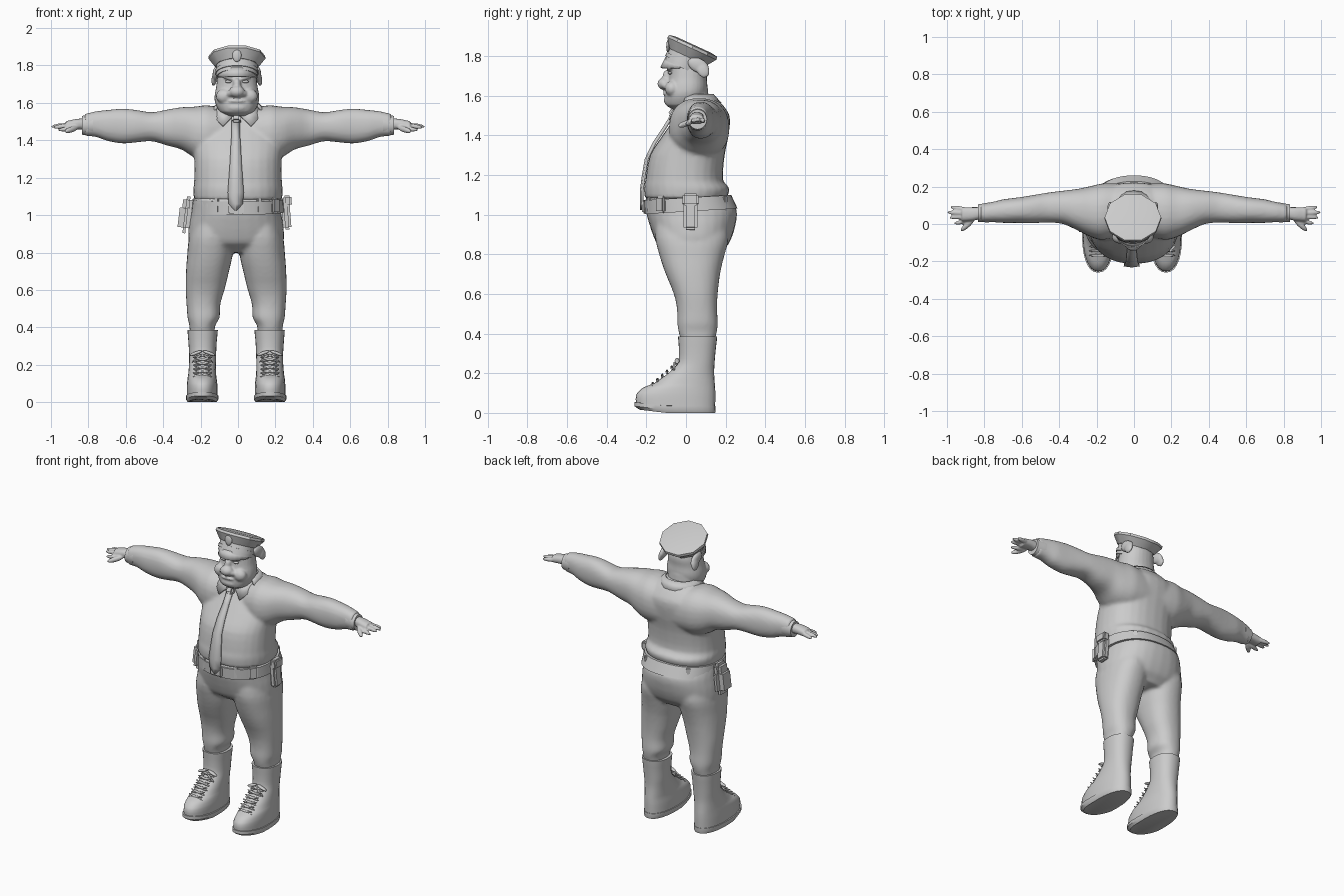
import bpy, bmesh, math
from mathutils import Matrix, Vector, Euler

if "Cube" in bpy.data.objects:
    bpy.data.objects.remove(bpy.data.objects["Cube"])

grey = bpy.data.materials.new("plain grey")
grey.use_nodes = True
grey.diffuse_color = (0.6, 0.6, 0.6, 1)
grey.node_tree.nodes["Principled BSDF"].inputs["Base Color"].default_value = grey.diffuse_color


def finish(name, bm, mirror=False, voxel=0, thick=0, smooth=0, shift=0):
    """Turn the built geometry into a named object with its modifiers."""
    if not thick:
        bmesh.ops.recalc_face_normals(bm, faces=bm.faces)
    mesh = bpy.data.meshes.new(name)
    bm.to_mesh(mesh)
    bm.free()
    mesh.materials.append(grey)
    ob = bpy.data.objects.new(name, mesh)
    ob.location.x = shift
    bpy.context.collection.objects.link(ob)
    bpy.ops.object.select_all(action="DESELECT")
    ob.select_set(True)
    bpy.context.view_layer.objects.active = ob
    if not voxel:
        bpy.ops.object.shade_smooth_by_angle(angle=math.radians(35))
    if thick:
        sol = ob.modifiers.new("thickness", "SOLIDIFY")
        sol.thickness, sol.offset = thick, 0
    if mirror:
        ob.modifiers.new("mirror", "MIRROR").use_mirror_merge = False
    if voxel:
        rem = ob.modifiers.new("blend", "REMESH")
        rem.mode, rem.voxel_size, rem.use_smooth_shade = "VOXEL", voxel, True
        sm = ob.modifiers.new("soften", "SMOOTH")
        sm.iterations, sm.factor = smooth, 0.5
    return ob


def loft(bm, rings, axis="z", sides=28, p=2.0, steps=3):
    """Skin rings (t, min1, max1, min2, max2) along an axis, splined between."""
    full = []
    for i in range(len(rings) - 1):
        a, b, c, d = (Vector(rings[min(max(i + k, 0), len(rings) - 1)]) for k in (-1, 0, 1, 2))
        for s in range(steps):
            u = s / steps
            v = b + 0.5 * u * (c - a + u * (2*a - 5*b + 4*c - d + u * (3*(b - c) + d - a)))
            v[0] = b[0] + (c[0] - b[0]) * u
            full.append(v)
    full.append(Vector(rings[-1]))
    loops = []
    for t, a0, a1, b0, b1 in full:
        loop = []
        for k in range(sides):
            w = 2 * math.pi * k / sides
            cs, sn = math.cos(w), math.sin(w)
            a = (a0 + a1) / 2 + (a1 - a0) / 2 * math.copysign(abs(cs) ** (2 / p), cs)
            b = (b0 + b1) / 2 + (b1 - b0) / 2 * math.copysign(abs(sn) ** (2 / p), sn)
            loop.append(bm.verts.new((a, b, t) if axis == "z" else (t, a, b)))
        loops.append(loop)
    for lo, hi in zip(loops, loops[1:]):
        for k in range(sides):
            n = (k + 1) % sides
            bm.faces.new((lo[k], lo[n], hi[n], hi[k]))
    bm.faces.new(loops[0][::-1])
    bm.faces.new(loops[-1])
    return bm


def ball(bm, at, size, rot=(0, 0, 0)):
    m = Matrix.LocRotScale(Vector(at), Euler(rot), Vector(size))
    bmesh.ops.create_uvsphere(bm, u_segments=20, v_segments=12, radius=1, matrix=m)
    return bm


def box(bm, at, size, rot=(0, 0, 0), bevel=0.008):
    part = bmesh.ops.create_cube(bm, size=1, matrix=Matrix.LocRotScale(Vector(at), Euler(rot), Vector(size)))
    edges = list({e for v in part["verts"] for e in v.link_edges})
    bmesh.ops.bevel(bm, geom=edges, offset=bevel, segments=2, affect="EDGES")
    return bm


def sheet(bm, rows):
    """Faces between rows of points."""
    vs = [[bm.verts.new(q) for q in row] for row in rows]
    for r0, r1 in zip(vs, vs[1:]):
        for k in range(len(r0) - 1):
            bm.faces.new((r0[k], r0[k + 1], r1[k + 1], r1[k]))
    return bm


def new():
    return bmesh.new()


# Shirt: body and loose sleeves blended together
shirt = loft(new(), [(1.08, -.235, .235, -.208, .205), (1.13, -.24, .24, -.212, .22),
                     (1.17, -.235, .235, -.205, .187), (1.3, -.234, .234, -.182, .195),
                     (1.4, -.24, .24, -.118, .215), (1.5, -.2, .2, -.05, .22),
                     (1.56, -.14, .14, -.01, .18), (1.6, -.1, .1, .0, .13)], p=2.3)
loft(shirt, [(0, -.05, .213, 1.29, 1.56), (.16, -.085, .218, 1.285, 1.587), (.23, -.07, .203, 1.305, 1.58),
             (.3, -.035, .188, 1.35, 1.577), (.38, .0, .178, 1.372, 1.564), (.46, .008, .168, 1.395, 1.55),
             (.55, .004, .153, 1.388, 1.563), (.62, .006, .142, 1.383, 1.569), (.7, .006, .132, 1.397, 1.562),
             (.76, .01, .117, 1.418, 1.555), (.82, .01, .107, 1.423, 1.542)], axis="x", p=2.3)
finish("shirt", shirt, mirror=True, voxel=.011, smooth=3)

cuff = loft(new(), [(.775, .008, .115, 1.422, 1.545), (.835, .012, .105, 1.43, 1.53)], axis="x")
finish("sleeve_cuffs", cuff, mirror=True)

# Hands: wrist, palm, spread fingers and thumb
hand = loft(new(), [(.8, .03, .09, 1.455, 1.515), (.86, .018, .09, 1.458, 1.515),
                    (.92, .015, .09, 1.455, 1.503)], axis="x", p=2.3)
for y, tip, z, spread in ((.084, .985, 1.475, .15), (.06, 1.0, 1.478, .05), (.037, .99, 1.474, -.05), (.012, .965, 1.46, -.2)):
    ball(hand, (tip - .05, y, z), (.05, .012, .013), (0, .1, spread))
ball(hand, (.89, -.004, 1.458), (.052, .015, .016), (0, .25, -.75))
finish("hands", hand, mirror=True, voxel=.006, smooth=2)

# Trousers: seat and legs blended together
trousers = loft(new(), [(.8, -.14, .14, -.08, .17), (.85, -.245, .245, -.145, .215),
                        (.92, -.255, .255, -.175, .243), (1.02, -.24, .24, -.203, .257),
                        (1.09, -.232, .232, -.205, .215)], p=2.35)
loft(trousers, [(.36, .115, .248, -.025, .145), (.41, .112, .25, -.038, .156), (.45, .088, .26, -.044, .161),
                (.52, .085, .265, -.045, .157), (.6, .062, .27, -.062, .16), (.7, .038, .268, -.102, .172),
                (.78, .02, .262, -.13, .19), (.88, .015, .252, -.155, .215),
                (1.0, .03, .22, -.15, .2)], p=2.3)
finish("trousers", trousers, mirror=True, voxel=.011, smooth=6, shift=-.01)

# Boots with upturned soles
boot = loft(new(), [(.025, .1, .263, -.25, .147), (.09, .1, .263, -.252, .148), (.125, .104, .26, -.22, .147),
                    (.15, .107, .256, -.16, .145), (.2, .108, .252, -.09, .142), (.25, .107, .251, -.042, .144),
                    (.32, .104, .255, -.036, .15), (.385, .098, .26, -.04, .157)], p=2.25)
finish("boots", boot, mirror=True, shift=-.01)
sole = loft(new(), [(0, .104, .26, -.235, .147), (.015, .095, .268, -.26, .15),
                    (.035, .095, .268, -.26, .15)], p=2.3, steps=1)
for v in sole.verts:
    v.co.z += .12 * max(0, -v.co.y - .1)
finish("boot_soles", sole, mirror=True, shift=-.01)

# Crossed laces up each instep, with a bow
laces = new()
for i in range(6):
    z, y = .145 + .021 * i, -.165 + .024 * i
    for s in (-1, 1):
        ball(laces, (.18, y - .003, z), (.052, .007, .006), (.5, .18 * s, 0))
for s in (-1, 1):
    ball(laces, (.18 + .035 * s, -.045, .262), (.036, .012, .009), (0, .35 * s, 0))
    ball(laces, (.18 + .03 * s, -.06, .235), (.034, .006, .006), (0, .7 * s, 0))
finish("boot_laces", laces, mirror=True, shift=-.01)

# Belt, rising towards the back, with buckle and loops
belt = loft(new(), [(1.015, -.246, .246, -.208, .26), (1.085, -.242, .242, -.212, .228)], p=2.3, sides=40, steps=1)
for v in belt.verts:
    v.co.z += .06 * v.co.y
finish("belt", belt)
finish("belt_buckle", box(new(), (-.01, -.212, 1.04), (.085, .022, .068)))
loops = new()
for a in (-58, -28, 28, 140, 220):
    w = math.radians(a)
    box(loops, (.24 * math.sin(w), .02 - .23 * math.cos(w), 1.052), (.026, .018, .08), (0, 0, w), .004)
finish("belt_loops", loops)

# Pouches carried on the belt
pouch = box(new(), (.258, .023, 1.0), (.045, .07, .155), (0, -.08, 0), .012)
box(pouch, (.264, .023, 1.075), (.045, .08, .06), (0, -.08, 0), .01)
finish("belt_pouch", pouch)
finish("small_belt_case", box(new(), (.195, -.125, 1.05), (.06, .035, .085), (0, 0, .85), .01))
holster = box(new(), (-.28, .025, .985), (.075, .135, .165), (0, .12, 0), .03)
box(holster, (-.268, .025, 1.06), (.055, .1, .08), (0, .12, 0), .018)
finish("holster", holster)

# Necktie and collar
tie = [(1.5, .02, -.07), (1.44, .02, -.107), (1.36, .026, -.16), (1.28, .03, -.199),
       (1.2, .036, -.213), (1.12, .042, -.224), (1.06, .036, -.224), (1.025, .004, -.222)]
finish("necktie", sheet(new(), [[(-w, y + .004, z), (0, y - .003, z), (w, y + .004, z)] for z, w, y in tie]),
       thick=.012, shift=-.012)
finish("tie_knot", box(new(), (-.01, -.065, 1.512), (.05, .04, .045), (-.6, 0, 0), .01))
flap = sheet(new(), [[(.014, -.045, 1.535), (.07, -.03, 1.57), (.1, .03, 1.59)],
                     [(.075, -.083, 1.475), (.115, -.05, 1.515), (.14, .03, 1.565)]])
finish("collar_flaps", flap, mirror=True, thick=.01, shift=-.006)
collar = sheet(new(), [[(r * math.cos(a), .045 + (r - .01) * math.sin(a), z)
                        for a in (math.pi * (k / 16 * 1.3 - .15) for k in range(17))]
                       for r, z in ((.1, 1.605), (.14, 1.56))])
finish("collar_band", collar, thick=.01)

# Head: jowly skull, big nose, cheeks, lips and heavy brows blended together
head = loft(new(), [(1.53, -.05, .05, -.07, .03), (1.552, -.092, .092, -.102, .08), (1.6, -.116, .116, -.107, .1),
                    (1.64, -.119, .119, -.1, .108), (1.69, -.11, .11, -.088, .105),
                    (1.74, -.104, .104, -.083, .108), (1.8, -.095, .095, -.075, .095)], p=2.2)
loft(head, [(1.48, -.09, .09, -.01, .125), (1.64, -.093, .093, -.02, .11)])
ball(head, (0, -.108, 1.66), (.042, .036, .032))
ball(head, (0, -.092, 1.697), (.022, .026, .035))
ball(head, (0, -.09, 1.575), (.05, .022, .024))
ball(head, (0, -.1, 1.61), (.045, .018, .008))
for s in (-1, 1):
    ball(head, (.036 * s, -.1, 1.65), (.018, .022, .017))
    ball(head, (.066 * s, -.07, 1.635), (.046, .036, .04))
    ball(head, (.045 * s, -.08, 1.735), (.04, .018, .011), (0, -.25 * s, 0))
finish("head", head, voxel=.007, smooth=2, shift=-.006)
eyes = ball(new(), (.045, -.078, 1.714), (.019, .012, .008))
finish("eyes", eyes, mirror=True, shift=-.006)

# Drooping ears, swept down and back, blended into single flaps
ears = ball(new(), (.112, .062, 1.752), (.018, .058, .036), (-.45, 0, 0))
ball(ears, (.12, .085, 1.73), (.015, .032, .042), (.45, -.15, 0))
finish("ears", ears, mirror=True, voxel=.006, smooth=3, shift=-.006)

# Peaked cap, tipped back: many-sided crown on a round band
tilt = Matrix.Translation((-.006, .036, 1.851)) @ Matrix.Rotation(-.43, 4, "X")
crown = loft(new(), [(-.062, -.118, .118, -.108, .108), (-.015, -.153, .153, -.143, .143),
                     (0, -.151, .151, -.14, .14), (.006, -.11, .11, -.1, .1)], sides=10, steps=1)
crown.transform(tilt)
finish("cap_crown", crown)
band = loft(new(), [(-.125, -.11, .11, -.102, .102), (-.05, -.112, .112, -.102, .102)], steps=1)
band.transform(tilt)
finish("cap_band", band)
trim = loft(new(), [(-.105, -.115, .115, -.107, .107), (-.085, -.115, .115, -.107, .107)], steps=1)
trim.transform(tilt)
finish("cap_trim", trim)
arc = [math.radians(200 + 14 * k) for k in range(11)]
visor = sheet(new(), [[(.106 * math.cos(a), .022 + .122 * math.sin(a), 1.745 - .045 * math.sin(a)) for a in arc],
                      [(.106 * math.cos(a), .015 + .14 * math.sin(a), 1.735 - .005 * math.sin(a)) for a in arc]])
finish("cap_visor", visor, thick=.01, shift=-.006)
badge = ball(new(), (0, -.115, -.05), (.024, .01, .034), (.35, 0, 0))
badge.transform(tilt)
finish("cap_badge", badge)
